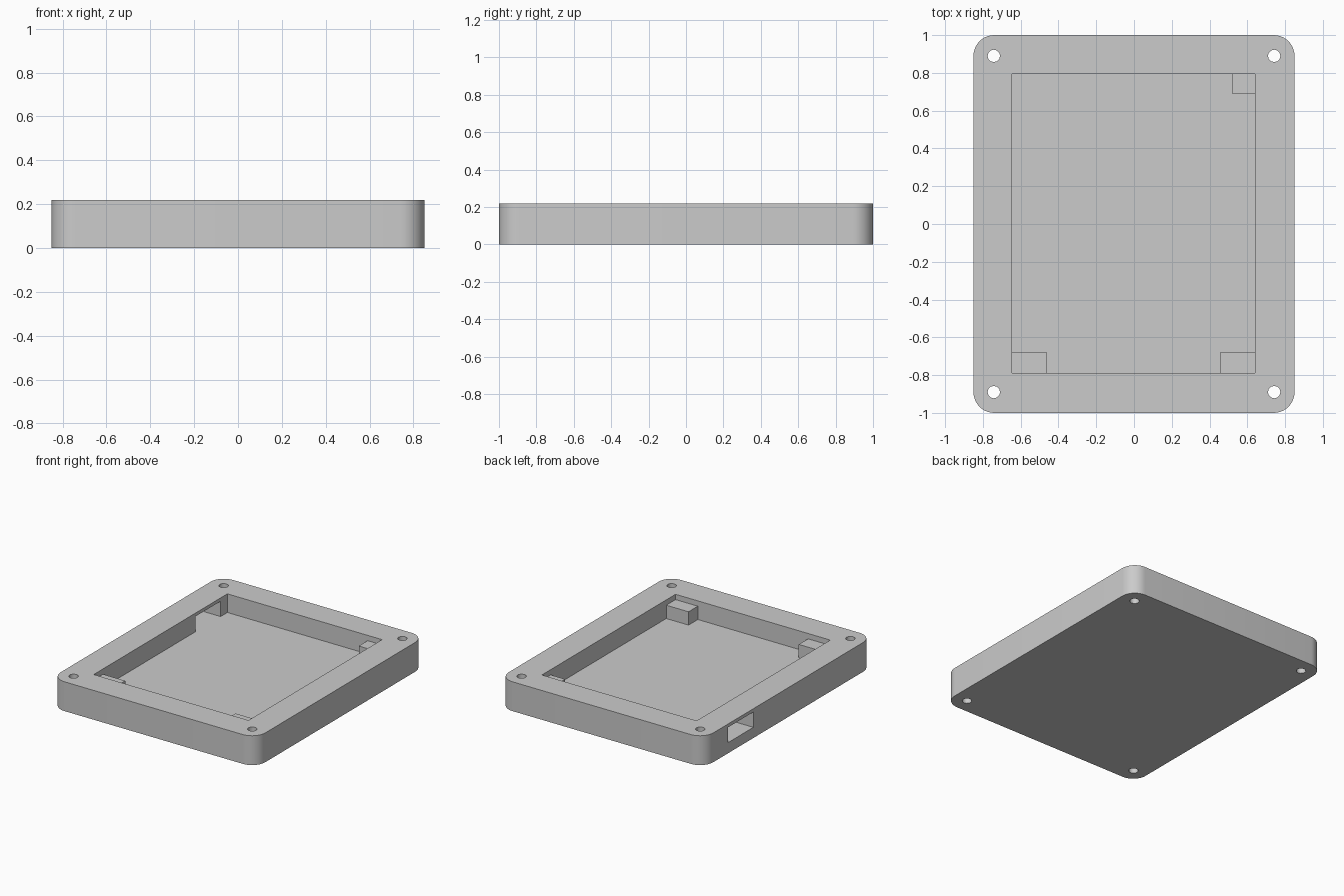
import bpy
import bmesh
import math

cube = bpy.data.objects.get("Cube")
if cube:
    bpy.data.objects.remove(cube, do_unlink=True)

HEIGHT, FLOOR, POST_TOP = 0.22, 0.08, 0.18
LEFT, RIGHT, FRONT, BACK = -0.645, 0.64, -0.79, 0.795   # cavity walls
EMBED = 0.02

grey = bpy.data.materials.new("plain grey")
grey.use_nodes = True
colour = (0.6, 0.6, 0.6, 1)
grey.diffuse_color = colour
grey.node_tree.nodes["Principled BSDF"].inputs["Base Color"].default_value = colour


def finish(name, bm):
    mesh = bpy.data.meshes.new(name)
    bm.to_mesh(mesh)
    bm.free()
    mesh.materials.append(grey)
    obj = bpy.data.objects.new(name, mesh)
    bpy.context.collection.objects.link(obj)
    return obj


def box(name, x0, x1, y0, y1, z0, z1, radius=0):
    """Box from its bounds, with optional rounded upright edges."""
    bm = bmesh.new()
    bmesh.ops.create_cube(bm, size=1)
    for v in bm.verts:
        v.co.x = x1 if v.co.x > 0 else x0
        v.co.y = y1 if v.co.y > 0 else y0
        v.co.z = z1 if v.co.z > 0 else z0
    if radius:
        upright = [e for e in bm.edges if abs(e.verts[0].co.z - e.verts[1].co.z) > 0.01]
        bmesh.ops.bevel(bm, geom=upright, offset=radius, segments=10,
                        profile=0.5, affect='EDGES')
    return finish(name, bm)


def hole(x, y):
    bm = bmesh.new()
    bmesh.ops.create_cone(bm, cap_ends=True, segments=12, radius1=0.033,
                          radius2=0.033, depth=1)
    bmesh.ops.translate(bm, verts=bm.verts, vec=(x, y, 0))
    return finish("screw_hole_cutter", bm)


# Tray body with rounded corners
tray = box("tray_body", -0.85, 0.85, -1, 1, 0, HEIGHT, radius=0.11)

# Cutters: cavity, side cable slot and four through holes
cutters = [
    box("cavity_cutter", LEFT, RIGHT, FRONT, BACK, FLOOR, 0.5),
    box("cable_slot_cutter", -1, LEFT + 0.1, 0.415, 0.715, FLOOR, 0.195),
]
cutters += [hole(sx * 0.742, sy * 0.89) for sx in (-1, 1) for sy in (-1, 1)]

bpy.context.view_layer.objects.active = tray
for cutter in cutters:
    cutter.hide_render = True
    mod = tray.modifiers.new("cut", 'BOOLEAN')
    mod.operation = 'DIFFERENCE'
    mod.solver = 'EXACT'
    mod.object = cutter
    bpy.ops.object.modifier_apply(modifier=mod.name)
    bpy.data.objects.remove(cutter, do_unlink=True)

# Smooth corners and holes, sharp edges elsewhere
bpy.ops.object.select_all(action='DESELECT')
tray.select_set(True)
bpy.ops.object.shade_smooth_by_angle(angle=math.radians(35))

# Corner support posts, set slightly into the walls and floor
base = FLOOR - EMBED
box("front_right_post", LEFT - EMBED, -0.46, FRONT - EMBED, -0.68, base, POST_TOP)
box("front_left_post", 0.455, RIGHT + EMBED, FRONT - EMBED, -0.68, base, POST_TOP)
box("back_left_post", 0.52, RIGHT + EMBED, 0.69, BACK + EMBED, base, POST_TOP)
